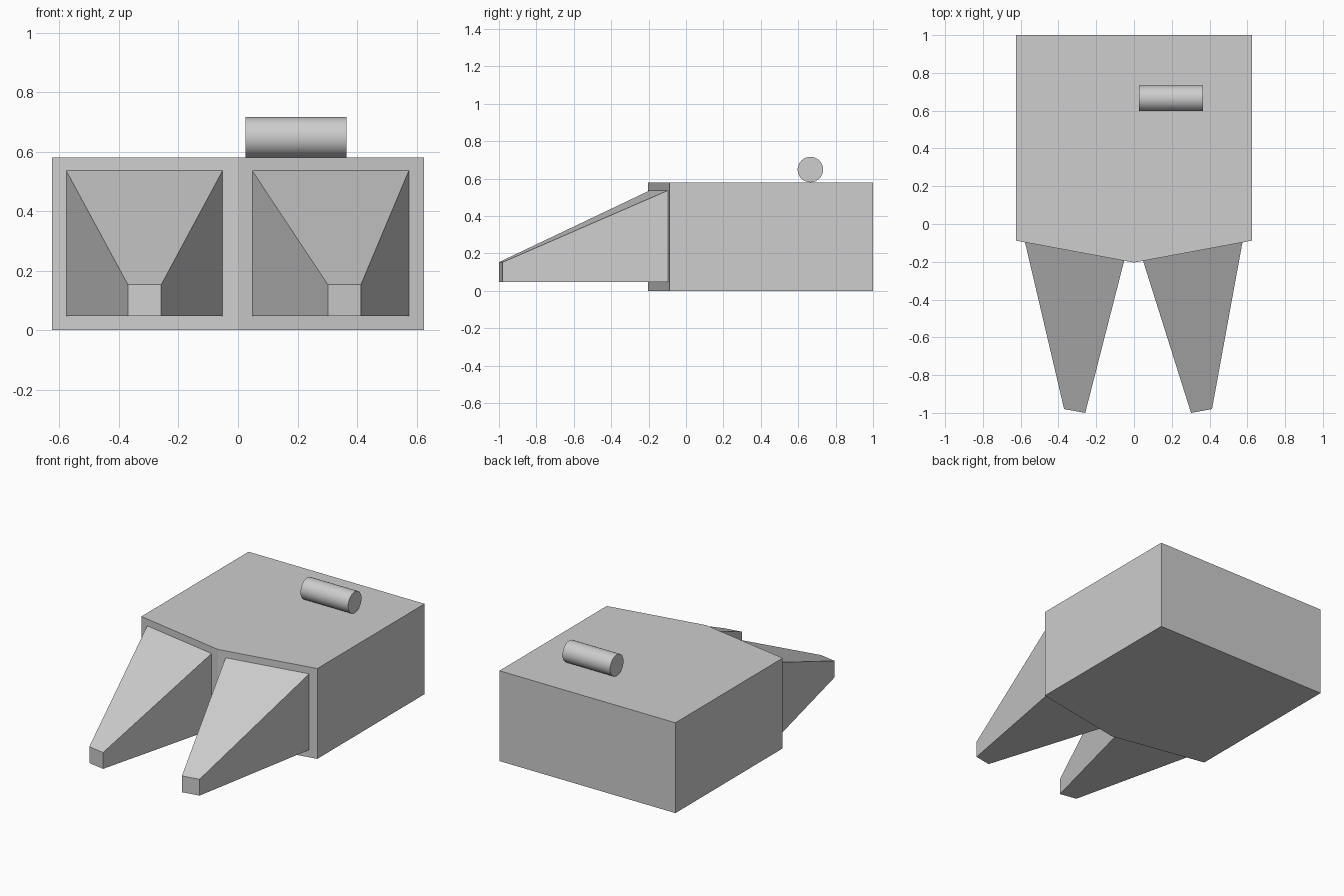
import bpy
import bmesh
import math

cube = bpy.data.objects.get("Cube")
if cube:
    bpy.data.objects.remove(cube, do_unlink=True)

# Single flat colour
COLOUR = (0.61, 0.61, 0.61, 1)
grey = bpy.data.materials.new("light grey")
grey.use_nodes = True
grey.diffuse_color = COLOUR
grey.node_tree.nodes["Principled BSDF"].inputs["Base Color"].default_value = COLOUR

HALF_WIDTH, HEIGHT, BACK = 0.625, 0.58, 1.0
CORNER_Y, APEX_Y = -0.088, -0.204


def front_y(x):
    """Position of the shallow pointed front wall at x."""
    return APEX_Y + (CORNER_Y - APEX_Y) * abs(x) / HALF_WIDTH


def loft(name, first, second):
    """Closed solid between two matching outlines."""
    bm = bmesh.new()
    a = [bm.verts.new(p) for p in first]
    b = [bm.verts.new(p) for p in second]
    bm.faces.new(a)
    bm.faces.new(b)
    for i in range(len(a)):
        j = (i + 1) % len(a)
        bm.faces.new((a[i], a[j], b[j], b[i]))
    bmesh.ops.recalc_face_normals(bm, faces=bm.faces)
    mesh = bpy.data.meshes.new(name)
    bm.to_mesh(mesh)
    bm.free()
    mesh.materials.append(grey)
    obj = bpy.data.objects.new(name, mesh)
    bpy.context.collection.objects.link(obj)
    return obj


# Main block with a shallow pointed front
outline = [(-HALF_WIDTH, BACK), (-HALF_WIDTH, CORNER_Y), (0, APEX_Y),
           (HALF_WIDTH, CORNER_Y), (HALF_WIDTH, BACK)]
loft("body", [(x, y, 0) for x, y in outline], [(x, y, HEIGHT) for x, y in outline])


# Tapered prongs, flat underneath and sloping down to a small tip
def prong(name, root_outer, root_inner, tip_outer, tip_inner):
    def ring(outer, inner, y_outer, y_inner, top):
        low = 0.048
        return [(outer, y_outer, low), (inner, y_inner, low),
                (inner, y_inner, top), (outer, y_outer, top)]
    loft(name,
         ring(root_outer, root_inner, front_y(root_outer), front_y(root_inner), 0.536),
         ring(tip_outer, tip_inner, -0.98, -1.0, 0.153))


prong("right_prong", -0.577, -0.052, -0.37, -0.258)
prong("left_prong", 0.574, 0.048, 0.413, 0.302)

# Roller lying across the top
RADIUS = 0.068
bpy.ops.mesh.primitive_cylinder_add(vertices=48, radius=RADIUS, depth=0.338,
                                    location=(0.195, 0.665, HEIGHT + RADIUS),
                                    rotation=(0, math.pi / 2, 0))
roller = bpy.context.object
roller.name = "top_roller"
roller.data.materials.append(grey)
bpy.ops.object.shade_smooth_by_angle(angle=math.radians(30))
